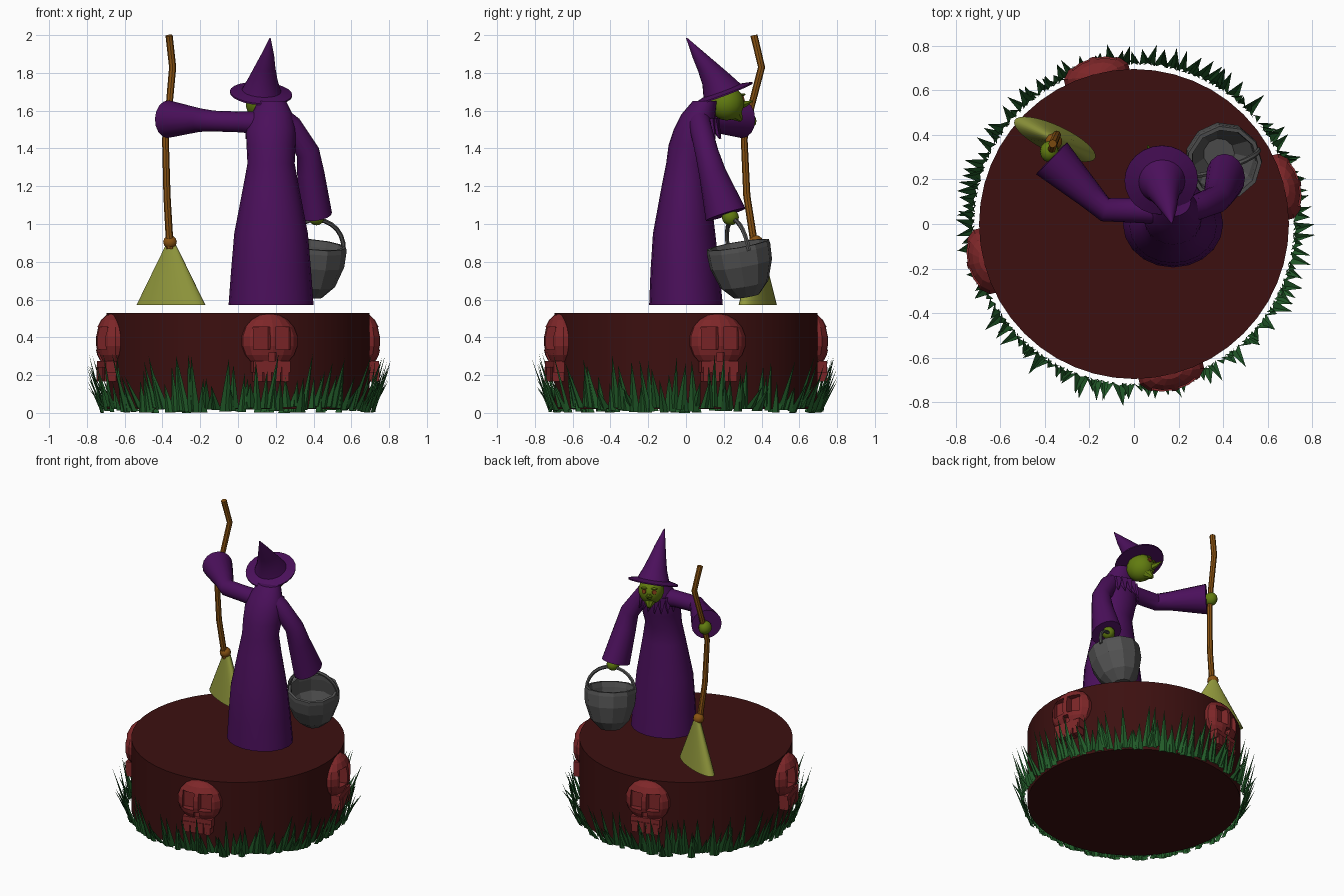
import bpy, bmesh, math, random
from mathutils import Vector, Matrix

if "Cube" in bpy.data.objects:
    bpy.data.objects.remove(bpy.data.objects["Cube"])

random.seed(4)


def material(name, rgb):
    m = bpy.data.materials.new(name)
    m.diffuse_color = (*rgb, 1)
    m.use_nodes = True
    m.node_tree.nodes["Principled BSDF"].inputs["Base Color"].default_value = m.diffuse_color
    return m


MAROON = material("dark maroon", (0.045, 0.005, 0.005))
RED = material("brick red", (0.21, 0.02, 0.022))
GREEN = material("grass green", (0.016, 0.11, 0.023))
PURPLE = material("deep purple", (0.07, 0.005, 0.105))
SKIN = material("olive skin", (0.12, 0.2, 0.005))
WOOD = material("brown wood", (0.25, 0.085, 0.006))
STRAW = material("yellow straw", (0.28, 0.31, 0.045))
IRON = material("grey iron", (0.085, 0.085, 0.085))
RUST = material("rust eye", (0.22, 0.045, 0.008))


def finish(name, bm, mat, smooth=35, matrix=Matrix()):
    bmesh.ops.recalc_face_normals(bm, faces=bm.faces[:])
    me = bpy.data.meshes.new(name)
    bm.to_mesh(me)
    bm.free()
    me.materials.append(mat)
    ob = bpy.data.objects.new(name, me)
    bpy.context.collection.objects.link(ob)
    ob.matrix_world = matrix
    bpy.ops.object.select_all(action='DESELECT')
    ob.select_set(True)
    bpy.context.view_layer.objects.active = ob
    if smooth:
        bpy.ops.object.shade_smooth_by_angle(angle=math.radians(smooth))
    return ob


def loft(name, rings, mat, n=16, axis=None, smooth=35, matrix=Matrix()):
    """Skin rings (x, y, z, rx, ry); rings follow the path unless an axis is given."""
    bm = bmesh.new()
    pts = [Vector(r[:3]) for r in rings]
    loops = []
    for i, r in enumerate(rings):
        t = Vector(axis) if axis else pts[min(i + 1, len(pts) - 1)] - pts[max(i - 1, 0)]
        t.normalize()
        u = Vector((0, 1, 0)).cross(t).normalized()
        v = t.cross(u)
        rx, ry = r[3], r[-1]
        loops.append([bm.verts.new(pts[i] + u * rx * math.cos(k * math.tau / n)
                                   + v * ry * math.sin(k * math.tau / n)) for k in range(n)])
    for a, b in zip(loops, loops[1:]):
        for k in range(n):
            bm.faces.new((a[k], a[k - 1], b[k - 1], b[k]))
    bm.faces.new(loops[0])
    bm.faces.new(loops[-1])
    return finish(name, bm, mat, smooth, matrix)


def ball(name, loc, scale, mat, seg=12, matrix=Matrix(), smooth=35):
    bm = bmesh.new()
    bmesh.ops.create_uvsphere(bm, u_segments=seg, v_segments=seg * 2 // 3, radius=1)
    bmesh.ops.transform(bm, verts=bm.verts, matrix=Matrix.Translation(loc) @ Matrix.Diagonal((*scale, 1)))
    return finish(name, bm, mat, smooth, matrix)


def boxes(name, specs, mat):
    """Boxes given as (centre, size)."""
    bm = bmesh.new()
    for c, s in specs:
        bmesh.ops.create_cube(bm, size=1, matrix=Matrix.Translation(c) @ Matrix.Diagonal((*s, 1)))
    return finish(name, bm, mat, 0)


# Round plinth
loft("plinth", [(0, 0, .02, .695), (0, 0, .53, .695)], MAROON, 48, (0, 0, 1))

# Skull medallions: dome with cut sockets, cheek block and teeth
dome = ball("skull_dome", (0, -.685, .38), (.155, .088, .147), RED, 14, smooth=0)
cutter = boxes("socket_cutter", [((x, -.80, .395), (.085, .17, .12)) for x in (-.058, .058)]
               + [((0, -.80, .295), (.04, .15, .05))], RED)
cutter.hide_render = True
bpy.context.view_layer.objects.active = dome
mod = dome.modifiers.new("sockets", 'BOOLEAN')
mod.operation, mod.object, mod.solver = 'DIFFERENCE', cutter, 'EXACT'
bpy.ops.object.modifier_apply(modifier=mod.name)
bpy.data.objects.remove(cutter)
jaw = boxes("skull_jaw", [((0, -.71, .245), (.2, .07, .06))]
            + [((x, -.715, .205), (.04, .07, .075)) for x in (-.072, -.024, .024, .072)], RED)
for i in range(4):
    turn = Matrix.Rotation(math.radians(14 + 90 * i), 4, 'Z')
    for part in (dome, jaw):
        ob = part if i == 0 else part.copy()
        if i:
            bpy.context.collection.objects.link(ob)
        ob.matrix_world = turn

# Grass ring of folded blades leaning outward
bm = bmesh.new()
N = 150
for i in range(N):
    a = math.tau * (i + random.uniform(-.4, .4)) / N
    w = random.uniform(.022, .034) / .715
    h = random.uniform(.11, .3)
    z = random.uniform(0, .035)
    lean = random.uniform(.02, .09) + .1 * (h - .11)

    def at(r, ang, zz):
        return bm.verts.new((r * math.cos(ang), r * math.sin(ang), zz))
    left, mid, right = at(.714, a - w, z), at(.728, a, z), at(.714, a + w, z)
    tip = at(.718 + lean, a + random.uniform(-.04, .04), h + .02)
    bm.faces.new((left, mid, tip))
    bm.faces.new((mid, right, tip))
finish("grass", bm, GREEN, 0)

# Robe, leaning forward at the shoulders
loft("robe", [(.175, 0, .57, .225, .195), (.175, -.005, .75, .212, .183),
              (.175, -.01, .95, .195, .165), (.175, -.002, 1.2, .147, .127),
              (.175, .005, 1.32, .125, .11), (.175, .03, 1.42, .13, .122),
              (.175, .045, 1.5, .132, .11), (.18, .065, 1.58, .11, .09),
              (.18, .1, 1.65, .075, .065)], PURPLE, 20, (0, 0, 1))
# Ragged collar on the chest
for i in range(9):
    a = math.radians(10 + i * 20)
    x, y = .175 + .105 * math.cos(a), .055 + .1 * math.sin(a)
    loft("collar_point", [(x, y - .01, 1.55, .035),
                          (x + .03 * math.cos(a), y + .03 * math.sin(a), 1.45, .002)], PURPLE, 5, smooth=0)

# Sleeves and hands
loft("broom_sleeve", [(.17, .06, 1.53, .065), (.02, .06, 1.54, .055), (-.13, .065, 1.545, .055),
                      (-.2, .13, 1.55, .062), (-.37, .295, 1.555, .1)], PURPLE, 16)
loft("pot_sleeve", [(.21, .065, 1.57, .06), (.28, .075, 1.52, .058), (.37, .11, 1.38, .062),
                    (.385, .14, 1.27, .072), (.41, .21, 1.05, .088, .11)], PURPLE, 16)
ball("broom_hand", (-.38, .325, 1.545), (.042, .048, .045), SKIN)
ball("pot_hand", (.415, .235, 1.035), (.042, .045, .042), SKIN)

# Head, turned toward the broom
face = Matrix.Translation((.125, .215, 1.64)) @ Matrix.Rotation(math.radians(25), 4, 'Z')
ball("head", (0, 0, 0), (.085, .095, .092), SKIN, 14, face)
loft("nose", [(0, .08, -.01, .024), (0, .115, -.002, .015), (0, .152, .012, .003)], SKIN, 6, (0, .95, .3), 35, face)
loft("chin", [(0, .04, -.045, .052), (0, .085, -.09, .012)], SKIN, 8, smooth=35, matrix=face)
for s in (-1, 1):
    d = Vector((.034 * s, .082, .022))
    loft("eye", [(*(d * .98), .016), (*(d * 1.05), .014)], RUST, 10, matrix=face)
    b = Vector((.034 * s, .08, .045))
    ball("brow", b, (.022, .012, .007), SKIN, 8, face)

# Pointed hat with tilted brim and bent tip
tilt = (.06, -.35, .94)
loft("hat", [(.122, .198, 1.686, .165), (.122, .197, 1.694, .165), (.125, .19, 1.707, .104),
             (.132, .16, 1.765, .078), (.143, .115, 1.83, .055), (.156, .07, 1.89, .036),
             (.17, .003, 1.985, .003)], PURPLE, 24, tilt)

# Broom: crooked stick, knot and flat fan of straw
loft("broom_stick", [(-.365, .36, 1.998, .019), (-.346, .4, 1.83, .019), (-.365, .345, 1.62, .018),
                     (-.384, .308, 1.45, .018), (-.376, .322, 1.15, .019), (-.36, .365, .87, .02)], WOOD, 8)
ball("broom_knot", (-.36, .37, .905), (.038, .038, .036), WOOD, 10)
loft("broom_straw", [(0, 0, .9, .022, .022), (0, 0, .57, .2, .062)], STRAW, 32, (0, 0, 1),
     matrix=Matrix.Translation((-.355, .38, 0)) @ Matrix.Rotation(math.radians(-25), 4, 'Z'))

# Low-poly pot hanging at a slight tilt, hollow inside
up = Vector((.1, -.17, 1)).normalized()
pot = Matrix.Translation((.405, .275, .885)) @ Vector((0, 0, 1)).rotation_difference(up).to_matrix().to_4x4()
profile = [(-.272, .07), (-.21, .13), (-.1, .168), (-.02, .172), (.005, .168),
           (.005, .15), (-.03, .145), (-.12, .145), (-.24, .07)]
loft("pot", [(0, 0, z, r) for z, r in profile], IRON, 11, (0, 0, 1), 0, pot)
arch = []
for k in range(13):
    a = math.pi * k / 12
    arch.append((.155 * math.cos(a), .055 * math.cos(a), -.02 + .16 * math.sin(a), .012))
loft("pot_handle", arch, IRON, 6, matrix=pot)
